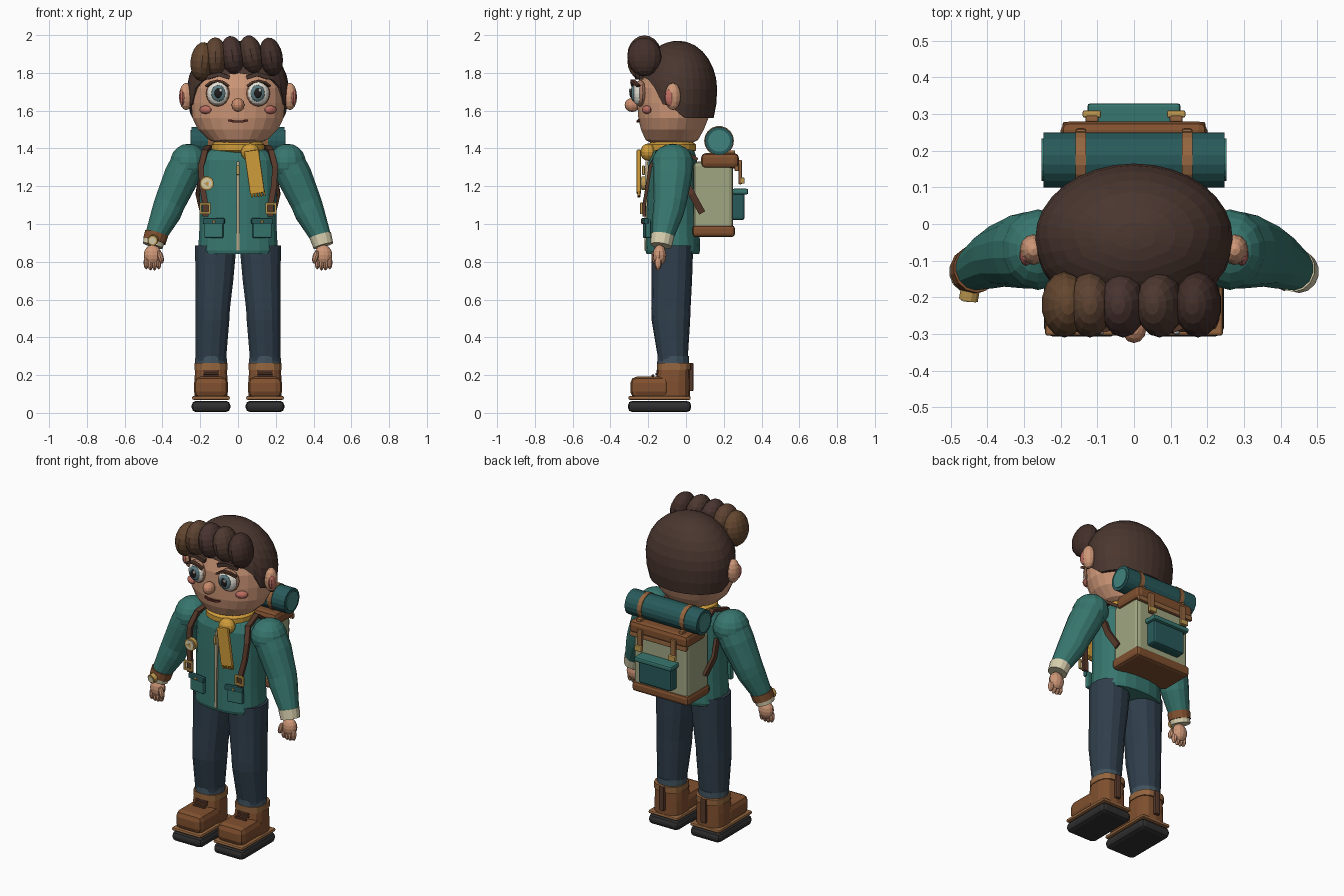
import bpy, bmesh, math
from mathutils import Vector, Matrix, Euler

X, Z = Vector((1, 0, 0)), Vector((0, 0, 1))
mats = {}

def mat(hexa):
    if hexa not in mats:
        m = bpy.data.materials.new("colour_" + hexa)
        c = [int(hexa[i:i + 2], 16) / 255 for i in (0, 2, 4)]
        m.diffuse_color = [((v + .055) / 1.055) ** 2.4 for v in c] + [1]
        mats[hexa] = m
    return mats[hexa]

SKIN, HAIR, TEAL, DTEAL, JEAN = "CF9878", "4A362F", "37766E", "285A5B", "303F4C"
BROWN, DBROWN, GOLD, SCARF, CREAM = "80502F", "57382A", "C09A50", "CF9C3A", "D8CFAE"
BLUSH, OLIVE, SOLE, DARK, TAN = "BE6E62", "A0A682", "302F30", "1F1B1C", "95663F"

def finish(name, bm, col):
    bmesh.ops.recalc_face_normals(bm, faces=bm.faces)
    me = bpy.data.meshes.new(name)
    bm.to_mesh(me)
    bm.free()
    ob = bpy.data.objects.new(name, me)
    me.materials.append(mat(col))
    bpy.context.collection.objects.link(ob)
    return ob

def place(loc, size, rot):
    r = Euler([math.radians(a) for a in rot]).to_matrix().to_4x4()
    return Matrix.Translation(loc) @ r @ Matrix.Diagonal((*size, 1))

def ball(name, loc, r, col, seg=12, rings=8, rot=(0, 0, 0)):
    bm = bmesh.new()
    bmesh.ops.create_uvsphere(bm, u_segments=seg, v_segments=rings, radius=1, matrix=place(loc, r, rot))
    return finish(name, bm, col)

def box(name, loc, size, col, bevel=0.008, rot=(0, 0, 0), seg=2):
    bm = bmesh.new()
    bmesh.ops.create_cube(bm, size=1, matrix=place(loc, size, rot))
    bmesh.ops.bevel(bm, geom=bm.edges[:], offset=bevel, segments=seg, profile=.5, affect='EDGES')
    return finish(name, bm, col)

def sweep(name, st, col, n=16, ref=X, flat=False, p=2.0):
    """Loft through stations (x, y, z, a, b); n=4 gives a rectangular ribbon."""
    bm, rings = bmesh.new(), []
    for i, (x, y, z, a, b) in enumerate(st):
        t = Vector(st[min(i + 1, len(st) - 1)][:3]) - Vector(st[max(i - 1, 0)][:3])
        t = Z if flat else t.normalized()
        u = (ref - ref.dot(t) * t).normalized()
        v = t.cross(u)
        ring = []
        for k in range(n):
            w = 2 * math.pi * (k + .5) / n
            c, s = math.cos(w), math.sin(w)
            g = 2 ** .5 if n == 4 else 1
            f = lambda q: math.copysign(abs(q) ** (2 / p), q) * g
            ring.append(bm.verts.new(Vector((x, y, z)) + u * a * f(c) + v * b * f(s)))
        rings.append(ring)
    for r0, r1 in zip(rings, rings[1:]):
        for k in range(n):
            bm.faces.new((r0[k], r0[(k + 1) % n], r1[(k + 1) % n], r1[k]))
    bm.faces.new(rings[0])
    bm.faces.new(rings[-1])
    return finish(name, bm, col)

def ribbon(name, pts, w, d, col, s=1, ref=X):
    return sweep(name, [(s * x, y, z, w, d) for x, y, z in pts], col, 4, ref)

def cyl(name, p0, p1, r, col, n=16, ref=Z):
    return sweep(name, [(*p0, r, r), (*p1, r, r)], col, n, ref)

# Head
sweep("head", [(0, -.075, 1.425, .1, .1), (0, -.075, 1.445, .155, .14), (0, -.072, 1.5, .213, .168),
      (0, -.067, 1.56, .243, .187), (0, -.065, 1.64, .25, .195), (0, -.065, 1.72, .248, .193),
      (0, -.06, 1.81, .23, .175), (0, -.05, 1.89, .15, .12)], SKIN, 24, flat=True)

# Hair shell with a lower edge that varies around the head
line = [(0, 1.56), (82, 1.56), (98, 1.62), (118, 1.64), (126, 1.75), (150, 1.78), (180, 1.8)]
def hairline(d):
    for (d0, z0), (d1, z1) in zip(line, line[1:]):
        if d <= d1:
            return z0 + (z1 - z0) * (d - d0) / (d1 - d0)
    return line[-1][1]

bm, N, M, rings = bmesh.new(), 32, 9, []
cz = 1.71
for k in range(N):
    a = 2 * math.pi * k / N
    z0 = hairline(min(180, abs(math.degrees(math.atan2(math.sin(a), math.cos(a))))))
    p0 = math.asin((z0 - cz) / (.36 if z0 < cz else .26))
    col = []
    for j in range(-1, M):
        ph = p0 + (math.pi / 2 - p0) * max(j, 0) / M
        r = math.cos(ph) * (.82 if j < 0 else 1)
        ry = .205 if math.cos(a) > 0 else .225
        col.append(bm.verts.new((.27 * r * math.sin(a), -.04 + ry * r * math.cos(a),
                                 cz + (.36 if ph < 0 else .26) * math.sin(ph))))
    rings.append(col)
apex = bm.verts.new((0, -.04, 1.97))
for k in range(N):
    c0, c1 = rings[k], rings[(k + 1) % N]
    for j in range(M):
        bm.faces.new((c0[j], c1[j], c1[j + 1], c0[j + 1]))
    bm.faces.new((c0[M], c1[M], apex))
finish("hair_cap", bm, HAIR)

# Rolled fringe
for i, (x, z, tilt, c) in enumerate([(-.19, 1.86, 6, "64472F"), (-.12, 1.885, 0, "5E4332"), (-.03, 1.893, -8, "493430"),
                                     (.07, 1.897, -12, "4D3830"), (.175, 1.885, -10, "432F2A")]):
    ball(f"fringe_lock_{i + 1}", (x, -.22, z), (.063, .09, .103), c, 14, 10, (0, tilt, 0))

# Face
for s in (-1, 1):
    ball("ear", (s * .275, -.07, 1.675), (.037, .042, .072), SKIN, 12, 8)
    ball("inner_ear", (s * .295, -.085, 1.67), (.018, .03, .045), BLUSH, 10, 6)
    ball("eye_rim", (s * .107, -.242, 1.692), (.064, .03, .07), "A87860", 16, 8, (0, 0, s * 12))
    ball("eye", (s * .107, -.25, 1.692), (.058, .036, .063), "E6E2D8", 16, 10, (0, 0, s * 12))
    ball("iris", (s * .104, -.276, 1.692), (.038, .017, .044), "5D7C82", 16, 8, (0, 0, s * 6))
    ball("pupil", (s * .104, -.289, 1.692), (.021, .01, .026), DARK, 12, 6)
    ball("eye_glint", (s * .104 + .013, -.297, 1.708), (.009, .006, .01), "FFFFFF", 8, 6)
    ribbon("eyelid", [(.05, -.275, 1.73), (.08, -.283, 1.752), (.11, -.283, 1.758),
                      (.14, -.272, 1.75), (.165, -.252, 1.73)], .006, .012, DBROWN, s, Z)
    ribbon("eyebrow", [(.045, -.258, 1.775), (.1, -.257, 1.793), (.165, -.235, 1.775)], .011, .012, HAIR, s, Z)
    ball("cheek", (s * .172, -.208, 1.605), (.036, .022, .022), BLUSH, 12, 8, (0, 0, s * 32))
ball("nose", (0, -.285, 1.63), (.034, .04, .037), "C98C6C", 12, 8)
ribbon("mouth", [(-.05, -.246, 1.55), (-.025, -.253, 1.543), (.025, -.253, 1.543), (.05, -.246, 1.55)],
       .006, .008, "5A2A28", 1, Z)

# Scarf
sweep("neck", [(0, -.07, 1.36, .09, .08), (0, -.07, 1.46, .09, .08)], SKIN)
sweep("scarf_wrap", [(0, -.075, 1.375, .115, .105), (0, -.075, 1.39, .143, .13), (0, -.075, 1.42, .143, .13),
                     (0, -.075, 1.44, .115, .105)], SCARF, 20, flat=True)
ball("scarf_knot", (.065, -.2, 1.38), (.05, .042, .046), SCARF)
box("scarf_tail", (.087, -.25, 1.275), (.078, .022, .23), SCARF, .006, (0, -8, 0))
for i in range(5):
    box("scarf_fringe", (.074 + i * .016, -.25, 1.155 + i * .002), (.011, .016, .03), "B8862E", .003, (0, -8, 0))

# Jacket body
sweep("jacket", [(0, -.07, .84, .205, .14), (0, -.07, .86, .213, .146), (0, -.07, 1.0, .205, .142),
                 (0, -.07, 1.2, .205, .136), (0, -.07, 1.34, .2, .13), (0, -.07, 1.385, .165, .115),
                 (0, -.07, 1.41, .1, .09)], TEAL, 20, flat=True, p=2.5)
ribbon("zip", [(0, -.213, .86), (0, -.213, 1.1), (0, -.208, 1.33)], .008, .007, "B9A988")
box("zip_pull", (0, -.225, 1.285), (.018, .014, .05), GOLD, .004)

for s in (-1, 1):
    # Jacket pockets
    box("jacket_pocket", (s * .128, -.207, .975), (.1, .03, .1), TEAL, .008, (0, 0, s * 8))
    box("pocket_flap", (s * .128, -.218, 1.015), (.116, .024, .032), DTEAL, .006, (0, 0, s * 8))
    ball("pocket_button", (s * .128, -.231, 1.012), (.008, .005, .008), GOLD, 8, 6)
    # Sleeves, cuffs and hands
    ball("shoulder", (s * .262, -.07, 1.325), (.1, .11, .1), TEAL, 14, 10)
    sweep("sleeve", [(s * .26, -.07, 1.34, .09, .105), (s * .3, -.072, 1.25, .095, .104), (s * .362, -.085, 1.11, .083, .086),
                     (s * .38, -.095, 1.06, .08, .082), (s * .44, -.125, .93, .055, .058)], TEAL, 14)
    sweep("cuff", [(s * .436, -.124, .94, .06, .062), (s * .452, -.132, .885, .055, .057)], CREAM, 14)
    ball("palm", (s * .452, -.14, .835), (.047, .036, .055), SKIN, 12, 8)
    for i in range(4):
        ball("finger", (s * (.42 + .022 * i), -.148, .787 + .006 * abs(i - 1.5)), (.014, .019, .036), SKIN, 8, 6)
    ball("thumb", (s * .41, -.165, .825), (.016, .018, .036), SKIN, 8, 6, (0, s * 15, 0))
    # Jeans
    sweep("trouser_leg", [(s * .118, -.072, .885, .112, .11), (s * .125, -.075, .7, .102, .107), (s * .134, -.08, .55, .093, .104),
                          (s * .136, -.08, .49, .092, .102), (s * .143, -.07, .3, .083, .08),
                          (s * .143, -.07, .24, .08, .076)], JEAN, 14, flat=True, p=2.3)
    sweep("trouser_hem", [(s * .143, -.068, .3, .085, .083), (s * .143, -.068, .255, .087, .085)], "40525E", 14, flat=True)
    # Boots
    box("boot_sole", (s * .143, -.14, .034), (.205, .335, .06), SOLE, .024)
    box("boot_welt", (s * .143, -.14, .079), (.2, .33, .02), TAN, .008)
    box("boot_toe", (s * .143, -.185, .135), (.182, .22, .115), BROWN, .035)
    sweep("boot_shaft", [(s * .143, -.07, .075, .09, .092), (s * .143, -.07, .17, .09, .09),
                         (s * .143, -.065, .25, .083, .083)], BROWN, 14, flat=True, p=2.8)
    sweep("boot_collar", [(s * .143, -.062, .228, .09, .092), (s * .143, -.062, .265, .09, .092)], TAN, 14, flat=True, p=2.6)
    box("boot_heel_tab", (s * .143, .028, .19), (.035, .022, .15), DBROWN, .006)
    for z, y in ((.197, -.175), (.207, -.155), (.222, -.15)):
        box("boot_lace", (s * .143, y, z), (.08, .014, .012), DBROWN, .004)
    # Shoulder straps and their buckles
    ribbon("shoulder_strap", [(.15, .06, 1.34), (.155, -.04, 1.41), (.175, -.15, 1.385), (.197, -.19, 1.3),
                              (.19, -.205, 1.2), (.172, -.222, 1.1), (.172, -.222, 1.04)], .015, .009, DBROWN, s)
    ribbon("lower_strap", [(.2, -.02, 1.25), (.215, .03, 1.16), (.19, .085, 1.06)], .009, .018, DBROWN, s)
    for dx, dz, w, h in ((0, .024, .06, .012), (0, -.024, .06, .012), (.024, 0, .012, .055), (-.024, 0, .012, .055)):
        box("strap_buckle", (s * .175 + dx, -.236, 1.083 + dz), (w, .014, h), GOLD, .003)
    # Pack closures
    box("closure_strap", (s * .115, .287, 1.275), (.036, .018, .13), TAN, .005)
    box("closure_buckle", (s * .115, .3, 1.23), (.05, .02, .032), GOLD, .005)
    # Bedroll straps and end swirls
    cyl("bedroll_strap", (s * .145 - .014, .175, 1.44), (s * .145 + .014, .175, 1.44), .079, TAN, 18)
    cyl("bedroll_end", (s * .24, .175, 1.44), (s * .252, .175, 1.44), .058, "40847E", 18)
    box("bedroll_tie", (s * .145, .2, 1.36), (.028, .12, .06), TAN, .005)

# Compass badge on the strap
cyl("badge", (-.165, -.21, 1.215), (-.165, -.236, 1.215), .037, GOLD)
cyl("badge_face", (-.165, -.23, 1.215), (-.165, -.24, 1.215), .028, CREAM)
cyl("badge_needle", (-.165, -.235, 1.213), (-.165, -.244, 1.213), .017, GOLD, 3, X)

# Wristband
sweep("wristband", [(-.431, -.122, .95, .064, .066), (-.443, -.128, .908, .062, .064)], BROWN, 14)
cyl("watch", (-.447, -.18, .918), (-.452, -.207, .913), .027, GOLD, 12)
cyl("watch_face", (-.452, -.2, .913), (-.453, -.211, .912), .019, CREAM, 12)

# Backpack
box("pack_body", (0, .145, 1.14), (.37, .21, .38), OLIVE, .022)
box("pack_base", (0, .147, .962), (.386, .225, .062), BROWN, .018)
box("pack_lid", (0, .18, 1.335), (.4, .2, .08), BROWN, .024)
box("pack_lid_edge", (0, .268, 1.295), (.39, .022, .03), TAN, .006)
box("pack_pocket", (0, .275, 1.1), (.225, .07, .16), DTEAL, .014)
box("pack_pocket_flap", (0, .288, 1.172), (.255, .083, .03), TEAL, .009)
cyl("bedroll", (-.247, .175, 1.44), (.247, .175, 1.44), .075, DTEAL, 18)
